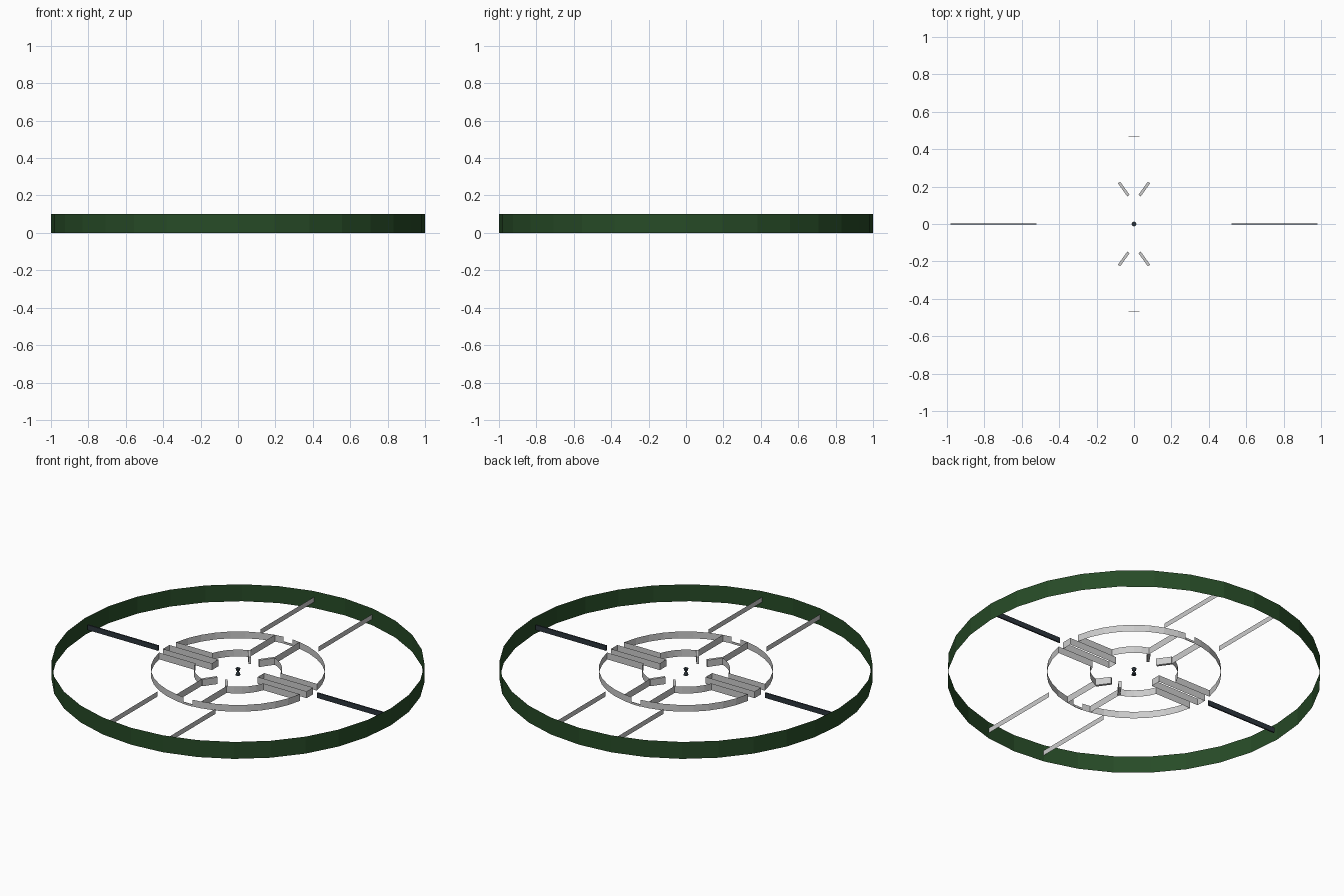
import bpy
import bmesh
from math import sin, cos, asin, pi

cube = bpy.data.objects.get("Cube")
if cube:
    bpy.data.objects.remove(cube, do_unlink=True)

OUTER, INNER, GAP = 0.467, 0.236, 0.08
LOW, HIGH = 0.03, 0.07


def make_material(name, colour):
    mat = bpy.data.materials.new(name)
    mat.use_nodes = True
    mat.diffuse_color = colour
    mat.node_tree.nodes["Principled BSDF"].inputs["Base Color"].default_value = colour
    return mat


def finish(name, bm, mat=None):
    mesh = bpy.data.meshes.new(name)
    bm.to_mesh(mesh)
    bm.free()
    obj = bpy.data.objects.new(name, mesh)
    bpy.context.collection.objects.link(obj)
    if mat:
        mesh.materials.append(mat)
    return obj


def wall(name, path, z0=LOW, z1=HIGH, closed=False, mat=None, thickness=0):
    """Upright sheet that follows a path on the ground."""
    bm = bmesh.new()
    columns = [[bm.verts.new((x, y, z)) for z in (z0, z1)] for x, y in path]
    following = columns[1:] + (columns[:1] if closed else [])
    for a, b in zip(columns, following):
        bm.faces.new((a[0], b[0], b[1], a[1]))
    obj = finish(name, bm, mat)
    if thickness:
        solid = obj.modifiers.new("Thickness", "SOLIDIFY")
        solid.thickness = thickness
        solid.offset = 0
    return obj


def arc(radius, start, end, steps):
    return [(radius * cos(start + (end - start) * i / steps),
             radius * sin(start + (end - start) * i / steps))
            for i in range(steps + 1)]


green = make_material("dark_green", (0.02, 0.07, 0.02, 1))
slate = make_material("dark_slate", (0.025, 0.035, 0.045, 1))

# Outer rim
wall("outer_rim", arc(1, 0, 2 * pi, 32)[:-1], 0, 0.1, closed=True, mat=green)

# Parts repeated in each quarter
for sx in (1, -1):
    for sy in (1, -1):
        tag = ("left" if sx > 0 else "right") + ("_back" if sy > 0 else "_front")

        def quarter(name, path, **options):
            points = [(x * sx, y * sy) for x, y in path]
            if sx * sy < 0:
                points.reverse()
            return wall(name + "_" + tag, points, **options)

        big, small = asin(GAP / OUTER), asin(GAP / INNER)
        big_arc = arc(OUTER, big, pi / 2 - big, 7)
        small_arc = arc(INNER, small, pi / 2 - small, 5)
        # Closed outline: both arcs joined by straight side walls
        quarter("quarter_outline", big_arc + small_arc[::-1], closed=True)
        # Short angled lip pointing to the hub
        quarter("angled_lip", [(GAP, 0.222), (0.03, 0.152)], thickness=0.015)
        # Cheek beside the notch in the ring
        quarter("notch_cheek", [big_arc[-1], (0.03, OUTER)])
        # Long spoke out to the rim
        quarter("long_spoke", [(0.19, 0.48), (0.19, 0.98)], z0=0.035, z1=0.065)

# Low sills across the notches
for side, y in (("back", OUTER), ("front", -OUTER)):
    wall("notch_sill_" + side, [(-0.03, y), (0.03, y)], LOW, 0.042, thickness=0.004)

# Side channels and dark bars
for side, s in (("left", 1), ("right", -1)):
    wall("channel_" + side,
         [(0.15 * s, -0.03 * s), (0.47 * s, -0.03 * s),
          (0.47 * s, 0.03 * s), (0.15 * s, 0.03 * s)], closed=True)
    wall("dark_bar_" + side, [(0.52 * s, 0), (0.98 * s, 0)],
         0.035, 0.065, mat=slate, thickness=0.008)

# Hourglass hub pin
bm = bmesh.new()
rings = []
for z, r in ((LOW, 0.013), (0.042, 0.011), (0.05, 0.003), (0.058, 0.011), (HIGH, 0.013)):
    rings.append([bm.verts.new((x, y, z)) for x, y in arc(r, 0, 2 * pi, 12)[:-1]])
for a, b in zip(rings, rings[1:]):
    for i in range(12):
        j = (i + 1) % 12
        bm.faces.new((a[i], a[j], b[j], b[i]))
bm.faces.new(rings[0][::-1])
bm.faces.new(rings[-1])
finish("hub_pin", bm, slate)
